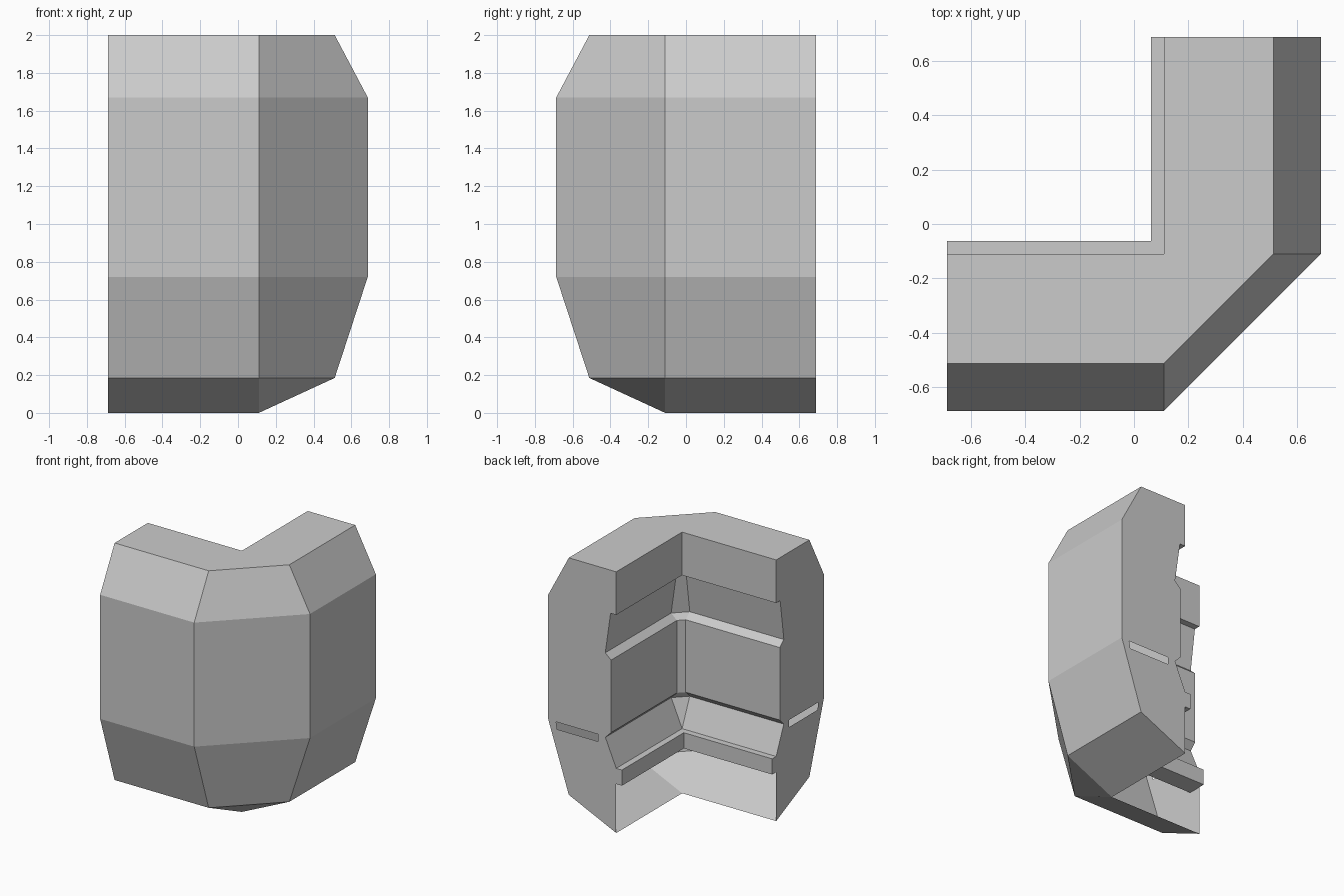
import bpy, bmesh

if "Cube" in bpy.data.objects:
    bpy.data.objects.remove(bpy.data.objects["Cube"])

H = 0.687   # half of the footprint
P = 0.11    # pivot of the corner at (P, -P)

# Cross-section: (outward distance from pivot line, height), anticlockwise
profile = [(0, 0), (.402, .185), (.577, .72), (.577, 1.67), (.402, 2), (0, 2),
           (0, 1.67), (.048, 1.67), (.093, 1.355), (.044, 1.312),
           (.044, .757), (.092, .708), (0, .495),
           (-.048, .495), (-.048, .375), (0, .375), (.1, .375)]
# Slot in each end face
slot = [(.155, .715), (.51, .715), (.5, .66), (.155, .66)]


def stations(d, z):
    """Positions of one profile point along the L-shaped path."""
    m = P + min(d, 0)
    return [(-H, -P - d, z), (m, -P - d, z), (P + d, -m, z), (P + d, H, z)]


bm = bmesh.new()
rows = [[bm.verts.new(c) for c in stations(d, z)] for d, z in profile]

# Swept walls with a single flat corner segment, open below the inner lip
for lo, hi in zip(rows, rows[1:]):
    for j in range(3):
        bm.faces.new((lo[j], lo[j + 1], hi[j + 1], hi[j]))

# End faces, each split in two around its slot
for j in (0, 3):
    v = [r[j] for r in rows]
    a, b, c, e = [bm.verts.new(stations(d, z)[j]) for d, z in slot]
    upper = v[2:12] + [a, b]
    lower = v[0:3] + [b, c, e, a] + v[11:16]
    for loop in (upper, lower):
        bm.faces.new(loop if j == 0 else loop[::-1])

# Collapse the mitred points at the inside corner
bmesh.ops.remove_doubles(bm, verts=bm.verts, dist=0.0005)

mesh = bpy.data.meshes.new("corner_wall")
bm.to_mesh(mesh)
bm.free()
obj = bpy.data.objects.new("corner_wall", mesh)
bpy.context.collection.objects.link(obj)
